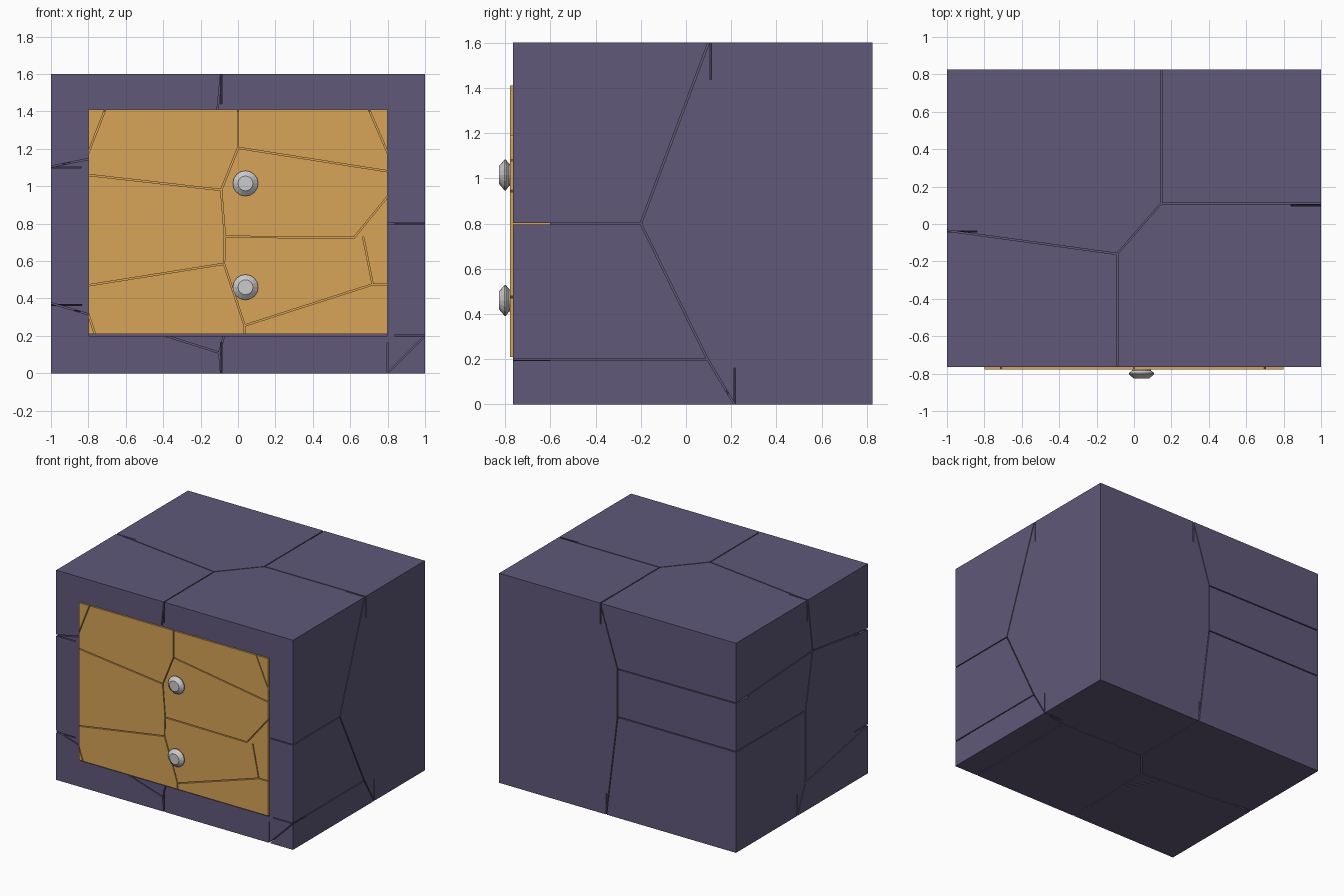
import bpy, bmesh, math
from mathutils import Vector, Matrix

if "Cube" in bpy.data.objects:
    bpy.data.objects.remove(bpy.data.objects["Cube"])

Y0, Y1, H = -0.765, 0.825, 1.6      # cabinet front, back, height
PANEL_Y, SPLIT = -0.778, 0.727      # drawer front plane, joint between drawers


def material(name, rgb):
    m = bpy.data.materials.new(name)
    m.diffuse_color = (*rgb, 1)
    m.use_nodes = True
    m.node_tree.nodes["Principled BSDF"].inputs["Base Color"].default_value = m.diffuse_color
    return m


def add_object(name, bm, mat=None):
    bmesh.ops.recalc_face_normals(bm, faces=bm.faces)
    me = bpy.data.meshes.new(name)
    bm.to_mesh(me)
    bm.free()
    ob = bpy.data.objects.new(name, me)
    bpy.context.collection.objects.link(ob)
    if mat:
        me.materials.append(mat)
    return ob


def box(name, lo, hi, mat=None):
    bm = bmesh.new()
    lo, hi = Vector(lo), Vector(hi)
    bmesh.ops.create_cube(bm, size=1, matrix=Matrix.Translation((lo + hi) / 2)
                          @ Matrix.Diagonal((*(hi - lo), 1)))
    return add_object(name, bm, mat)


def add_cracks(bm, to_3d, normal, lines, depth, width=0.007):
    """Thin slots following 2D polylines on a flat side."""
    n = Vector(normal)
    count = 0
    for line in lines:
        for a, b in zip(line, line[1:]):
            a, b = Vector(to_3d(*a)), Vector(to_3d(*b))
            d = (b - a).normalized()
            s = n.cross(d)
            dep = depth + 0.0007 * count
            count += 1
            c = (a + b) / 2 + n * (0.02 - dep) / 2
            rot = Matrix((d, s, n)).transposed().to_4x4()
            size = ((b - a).length + width * 0.8, width, dep + 0.02, 1)
            bmesh.ops.create_cube(bm, size=1, matrix=Matrix.Translation(c) @ rot
                                  @ Matrix.Diagonal(size))


def cut(ob, cutter):
    mod = ob.modifiers.new("cut", 'BOOLEAN')
    mod.operation, mod.solver, mod.object = 'DIFFERENCE', 'EXACT', cutter
    mod.use_self = True
    dg = bpy.context.evaluated_depsgraph_get()
    me = bpy.data.meshes.new_from_object(ob.evaluated_get(dg))
    ob.modifiers.clear()
    ob.data = me


purple = material("purple_wood", (0.115, 0.098, 0.19))
orange = material("orange_wood", (0.69, 0.37, 0.098))

# Cabinet shell with front opening
cabinet = box("cabinet", (-1, Y0, 0), (1, Y1, H), purple)
hollow = box("opening_cutter", (-0.8, Y0 - 0.1, 0.2), (0.8, 0.62, 1.4))
cut(cabinet, hollow)

# Crack lines on each side of the cabinet
sides = [
    (lambda x, z: (x, Y0, z), (0, -1, 0), [
        [(-0.09, 1.6), (-0.11, 1.4)], [(-1, 1.105), (-0.8, 1.145)],
        [(-1, 0.375), (-0.8, 0.315)], [(-0.385, 0.2), (-0.1, 0.11), (-0.09, 0)],
        [(-0.1, 0.11), (-0.075, 0.2)], [(0.8, 0.8), (1, 0.8)], [(0.8, 0), (1, 0.2)]]),
    (lambda y, z: (1, y, z), (1, 0, 0), [
        [(0.1, 1.6), (-0.2, 0.8), (0.095, 0.2), (0.215, 0)],
        [(Y0, 0.8), (-0.2, 0.8)], [(Y0, 0.2), (0.095, 0.2)]]),
    (lambda x, y: (x, y, H), (0, 0, 1), [
        [(-0.09, Y0), (-0.09, -0.16), (0.145, 0.11), (0.145, Y1)],
        [(-1, -0.035), (-0.09, -0.16)], [(0.145, 0.11), (1, 0.11)]]),
    (lambda x, z: (x, Y1, z), (0, 1, 0), [
        [(0.147, 1.6), (0, 1.135), (0, 0.77), (0.095, 0)],
        [(0, 1.135), (-1, 1.14)], [(0, 0.77), (-1, 0.77)]]),
    (lambda y, z: (-1, y, z), (-1, 0, 0), [
        [(-0.04, 1.6), (-0.1, 1.19), (-0.013, 0.765), (-0.013, 0.217), (0.085, 0)],
        [(Y0, 1.1), (-0.1, 1.19), (Y1, 1.14)], [(-0.013, 0.765), (Y1, 0.77)],
        [(-0.013, 0.217), (Y0, 0.365)]]),
    (lambda x, y: (x, y, 0), (0, 0, -1), [
        [(0.093, Y1), (0.093, 0.19), (0.8, 0.175), (1, 0.215)],
        [(0.8, 0.175), (0.8, Y0)], [(0.093, 0.19), (-0.07, 0), (-0.08, -0.235), (-0.09, Y0)],
        [(-0.07, 0), (-1, 0.085)], [(-0.08, -0.235), (-0.246, 0.01)]]),
]
bm = bmesh.new()
for to_3d, normal, lines in sides:
    add_cracks(bm, to_3d, normal, lines, 0.16)
cabinet_cracks = add_object("cabinet_crack_cutter", bm)
cut(cabinet, cabinet_cracks)

# Drawers, with cracked fronts
drawer_lines = [
    [(-0.8, 1.18), (-0.71, 1.41)], [(0.7, 1.41), (0.8, 1.18)],
    [(0, 1.41), (0, 1.205), (-0.09, 0.98), (-0.07, 0.73), (-0.075, 0.585),
     (0.035, 0.255), (0.035, 0.21)],
    [(0, 1.205), (0.8, 1.08)], [(-0.8, 1.06), (-0.09, 0.98)],
    [(-0.07, 0.73), (0.62, 0.725), (0.8, 0.945)], [(-0.8, 0.47), (-0.075, 0.585)],
    [(0.035, 0.255), (0.72, 0.475), (0.8, 0.475)], [(0.67, 0.725), (0.72, 0.475)],
    [(-0.8, 0.315), (-0.765, 0.21)]]
bm = bmesh.new()
add_cracks(bm, lambda x, z: (x, PANEL_Y, z), (0, -1, 0), drawer_lines, 0.12)
drawer_cracks = add_object("drawer_crack_cutter", bm)
for name, z0, z1 in (("lower_drawer", 0.21, SPLIT), ("upper_drawer", SPLIT, 1.41)):
    drawer = box(name, (-0.8, PANEL_Y, z0), (0.8, 0.6, z1), orange)
    cut(drawer, drawer_cracks)

for helper in (hollow, cabinet_cracks, drawer_cracks):
    bpy.data.objects.remove(helper)

# Knobs: faceted lathe profile (radius, y)
profile = [(0.045, -0.765), (0.05, -0.783), (0.068, -0.797), (0.068, -0.803), (0.04, -0.827)]
SEG = 16
for name, z in (("lower_knob", 0.46), ("upper_knob", 1.015)):
    bm = bmesh.new()
    rings = [[bm.verts.new((0.04 + r * math.cos(2 * math.pi * i / SEG), y,
                            z + r * math.sin(2 * math.pi * i / SEG))) for i in range(SEG)]
             for r, y in profile]
    for a, b in zip(rings, rings[1:]):
        for i in range(SEG):
            j = (i + 1) % SEG
            bm.faces.new((a[i], a[j], b[j], b[i]))
    bm.faces.new(rings[0])
    bm.faces.new(rings[-1])
    add_object(name, bm)
